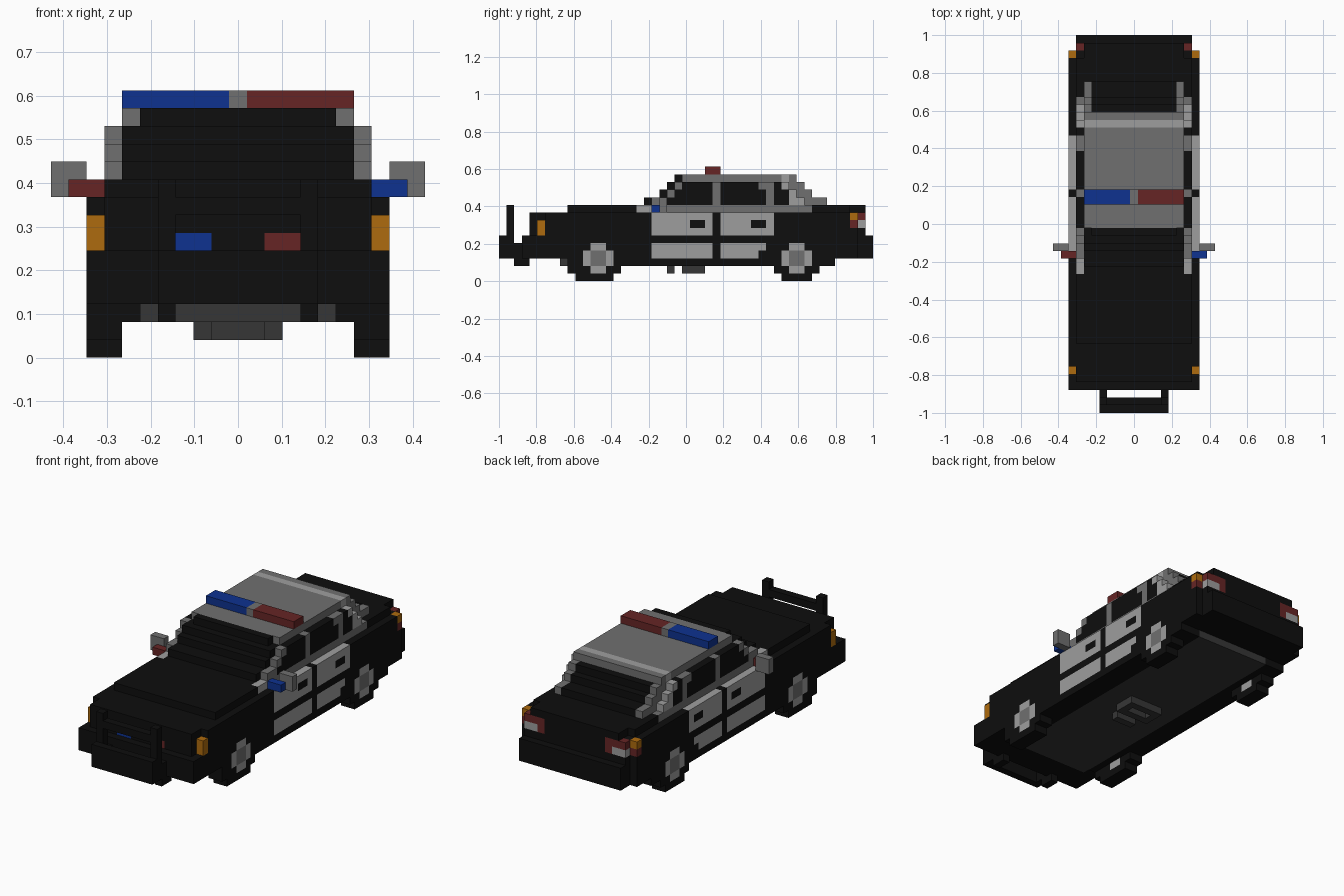
import bpy, bmesh
from mathutils import Vector

if "Cube" in bpy.data.objects:
    bpy.data.objects.remove(bpy.data.objects["Cube"])

V = 2 / 49          # block size: the car is 49 blocks long, 17 wide
cells = {}          # (i, j, k) -> part name
part_colour = {}    # part name -> colour name


def lin(c):
    c /= 255
    return c / 12.92 if c <= 0.04045 else ((c + 0.055) / 1.055) ** 2.4


colours = {
    "black": (14, 14, 14), "dark_grey": (54, 54, 54), "grey": (112, 112, 112),
    "light_grey": (158, 158, 158), "red": (102, 37, 37),
    "blue": (14, 50, 144), "orange": (174, 107, 14),
}
materials = {}
for cname, rgb in colours.items():
    materials[cname] = bpy.data.materials.new(cname)
    materials[cname].diffuse_color = (*[lin(c) for c in rgb], 1)


def fill(part, colour, x, y, z, mirror=False):
    """Fill an inclusive range of blocks with a part; later fills win."""
    part_colour[part] = colour
    for i in range(x[0], x[1] + 1):
        for j in range(y[0], y[1] + 1):
            for k in range(z[0], z[1] + 1):
                cells[i, j, k] = part
                if mirror:
                    cells[-i, j, k] = part


def both(part, colour, x, y, z):
    fill(part, colour, x, y, z, True)


# body: core, flanks, bumpers, hood and trunk deck
fill("body", "black", (-7, 7), (4, 47), (3, 8))
both("body", "black", (8, 8), (6, 46), (3, 8))
both("body", "black", (8, 8), (4, 5), (3, 5))
fill("hood", "black", (-7, 7), (9, 46), (9, 9))
fill("trunk_edge", "black", (-6, 6), (47, 47), (9, 9))
fill("front_bumper", "black", (-8, 8), (3, 3), (3, 5))
fill("rear_bumper", "black", (-7, 7), (48, 48), (3, 5))
both("rocker", "black", (6, 8), (9, 43), (2, 2))

# underside
fill("floor", "dark_grey", (-5, 5), (8, 43), (2, 2))
fill("exhaust_box", "dark_grey", (-2, 2), (24, 26), (1, 1))
for i in (-1, 0, 1):
    del cells[i, 25, 1]
fill("cross_member", "dark_grey", (-1, 1), (22, 22), (1, 1))

# push bar
both("push_bar", "black", (4, 4), (1, 1), (3, 9))
both("push_bar", "black", (4, 4), (2, 3), (2, 4))
fill("push_bar", "black", (-4, 4), (0, 0), (3, 5))
fill("push_bar", "black", (-4, 4), (1, 1), (8, 8))

# cabin glass, stepped at both ends
for k, front, rear in ((10, 19, 42), (11, 21, 40), (12, 22, 39)):
    fill("glass", "black", (-5, 5), (front, rear), (k, k))
    both("glass", "black", (6, 6), (front, rear - 1), (k, k))
both("side_windows", "black", (7, 7), (22, 37), (10, 10))
both("side_windows", "black", (7, 7), (23, 37), (11, 11))
both("side_windows", "black", (7, 7), (24, 37), (12, 12))

# roof
fill("glass", "black", (-5, 5), (23, 23), (13, 13))
fill("roof", "grey", (-6, 6), (24, 38), (13, 13))
fill("roof_band", "light_grey", (-6, 6), (37, 37), (13, 13))

# window sills and pillars
both("sill", "grey", (7, 7), (20, 40), (9, 9))
both("pillar_base", "light_grey", (7, 7), (18, 19), (9, 9))
for k, j0, j1 in ((10, 20, 21), (11, 22, 22), (12, 23, 23)):
    both("front_pillar", "grey", (7, 7), (j0, j1), (k, k))
both("middle_pillar", "grey", (7, 7), (28, 28), (9, 12))
both("quarter_pillar", "grey", (7, 7), (35, 35), (10, 12))
both("quarter_pillar", "grey", (7, 7), (34, 34), (12, 12))
for k, j0, j1 in ((12, 38, 39), (11, 39, 40), (10, 40, 42)):
    both("rear_pillar", "grey", (6, 6), (j0, j1), (k, k))
for k, j0, j1 in ((12, 37, 37), (11, 38, 38), (10, 38, 39)):
    both("rear_pillar_trim", "light_grey", (7, 7), (j0, j1), (k, k))

# doors with handles
both("front_door", "light_grey", (8, 8), (20, 27), (6, 8))
both("front_door", "light_grey", (8, 8), (20, 27), (3, 4))
both("rear_door", "light_grey", (8, 8), (29, 35), (6, 8))
both("rear_door", "light_grey", (8, 8), (29, 34), (4, 4))
both("rear_door", "light_grey", (8, 8), (29, 33), (3, 3))
for j in (25, 33):
    both("door_handle", "black", (8, 8), (j, j + 1), (7, 7))

# wheels: tyre, hub, hub centre
for name, a, b, h in (("front", 9, 15, 11), ("rear", 36, 41, 37)):
    both(name + "_tyre", "black", (7, 8), (a, b), (1, 5))
    both(name + "_tyre", "black", (7, 8), (a + 1, b - 1), (0, 0))
    both(name + "_hub", "light_grey", (7, 8), (h, h + 3), (2, 3))
    both(name + "_hub", "light_grey", (7, 8), (h + 1, h + 2), (1, 4))
    both(name + "_hub_centre", "grey", (8, 8), (h + 1, h + 2), (2, 3))

# door mirrors and spot lights
both("door_mirror", "grey", (9, 10), (21, 21), (9, 10))
fill("left_spot_light", "red", (-9, -8), (20, 20), (9, 9))
fill("right_spot_light", "blue", (8, 9), (20, 20), (9, 9))

# roof light bar
fill("light_bar_blue", "blue", (-6, -1), (27, 28), (14, 14))
fill("light_bar_red", "red", (1, 6), (27, 28), (14, 14))
fill("light_bar_centre", "grey", (0, 0), (27, 28), (14, 14))

# grille lights, front markers and tail lights
fill("grille_light_blue", "blue", (-3, -2), (4, 4), (6, 6))
fill("grille_light_red", "red", (2, 3), (4, 4), (6, 6))
for k in (8,):
    for i in (-8, 8):
        cells.pop((i, 5, k), None)
both("front_marker", "orange", (8, 8), (5, 5), (6, 7))
both("tail_light", "red", (5, 7), (47, 47), (7, 8))
both("tail_light", "red", (8, 8), (46, 46), (7, 7))
both("reverse_light", "light_grey", (6, 7), (47, 47), (7, 7))
both("rear_marker", "orange", (8, 8), (46, 46), (8, 8))
for i in (-7, 7):
    cells.pop((i, 46, 9), None)

# turn each part into a mesh of its exposed block faces
sides = []
for axis in range(3):
    for s in (-1, 1):
        n = [0, 0, 0]
        n[axis] = s
        u, w = (axis + 1) % 3, (axis + 2) % 3
        loop = []
        for p, q in ((0, 0), (1, 0), (1, 1), (0, 1)):
            c = [0, 0, 0]
            c[axis], c[u], c[w] = (s + 1) // 2, p, q
            loop.append(tuple(c))
        sides.append((n, loop if s > 0 else loop[::-1]))

for part, colour in part_colour.items():
    bm = bmesh.new()
    verts = {}
    for (i, j, k), owner in cells.items():
        if owner != part:
            continue
        for n, loop in sides:
            if (i + n[0], j + n[1], k + n[2]) in cells:
                continue
            corners = []
            for c in loop:
                key = (i + c[0], j + c[1], k + c[2])
                if key not in verts:
                    verts[key] = bm.verts.new(
                        Vector((key[0] - 0.5, key[1] - 24.5, key[2])) * V)
                corners.append(verts[key])
            bm.faces.new(corners)
    mesh = bpy.data.meshes.new(part)
    bm.to_mesh(mesh)
    bm.free()
    mesh.materials.append(materials[colour])
    if len(mesh.polygons):
        bpy.context.collection.objects.link(bpy.data.objects.new(part, mesh))

for m in bpy.data.materials:
    if m.users and not m.is_grease_pencil:
        m.use_nodes = True
        m.node_tree.nodes["Principled BSDF"].inputs["Base Color"].default_value = m.diffuse_color
